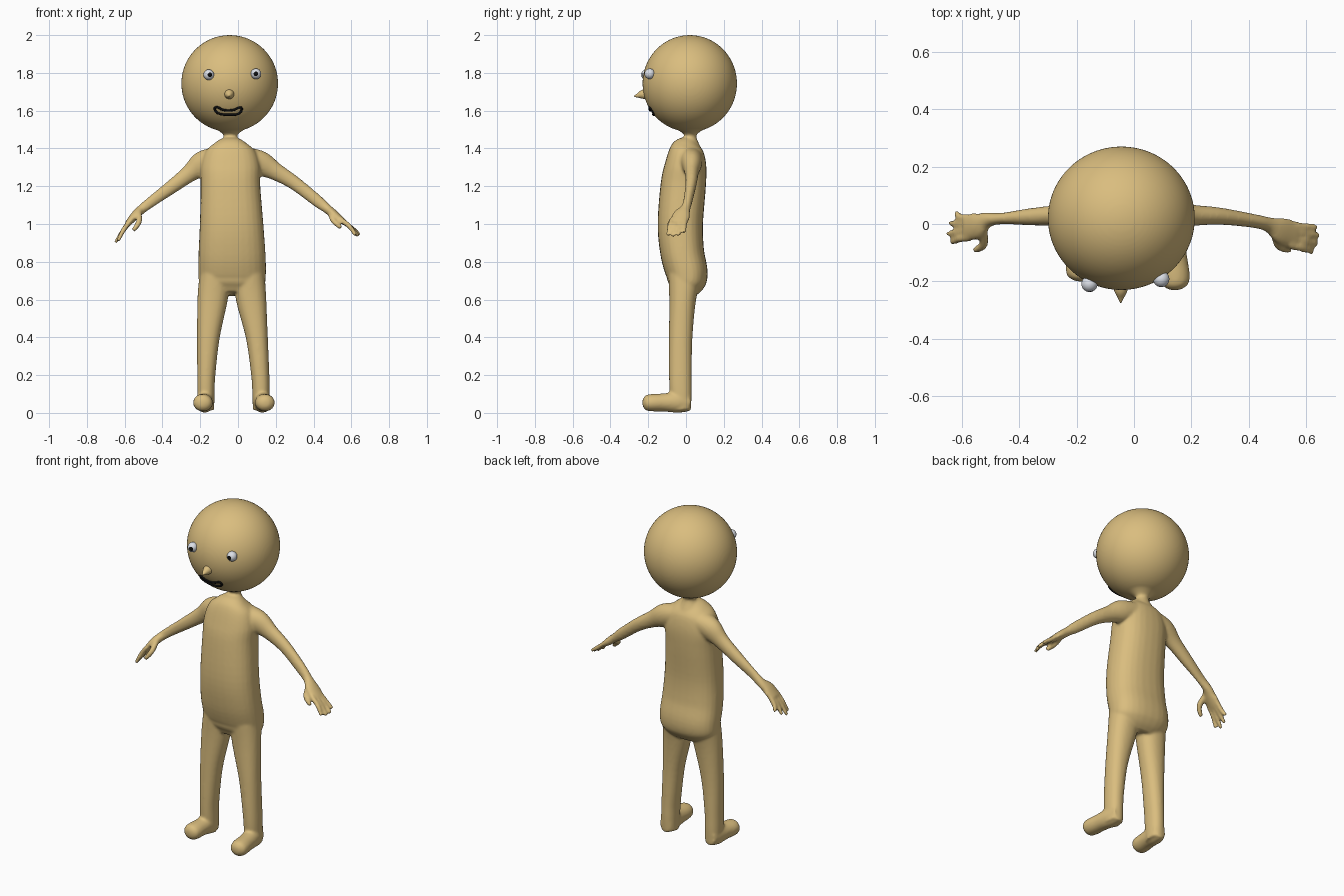
import bpy, bmesh, math
from mathutils import Vector, Matrix

if "Cube" in bpy.data.objects:
    bpy.data.objects.remove(bpy.data.objects["Cube"], do_unlink=True)


def material(name, rgb, rough=0.5):
    m = bpy.data.materials.new(name)
    m.use_nodes = True
    m.diffuse_color = (*rgb, 1)
    bsdf = m.node_tree.nodes["Principled BSDF"]
    bsdf.inputs["Base Color"].default_value = (*rgb, 1)
    bsdf.inputs["Roughness"].default_value = rough
    return m


SKIN = material("tan skin", (0.70, 0.51, 0.21))
WHITE = material("eye white", (0.74, 0.77, 0.83))
BLACK = material("black", (0.004, 0.004, 0.004))

HEAD = Vector((-0.044, 0.02, 1.744))
HEAD_SIZE = Vector((0.256, 0.25, 0.256))


def make_object(name, bm, *mats):
    bmesh.ops.recalc_face_normals(bm, faces=bm.faces)
    me = bpy.data.meshes.new(name)
    bm.to_mesh(me)
    bm.free()
    for m in mats:
        me.materials.append(m)
    me.shade_smooth()
    ob = bpy.data.objects.new(name, me)
    bpy.context.collection.objects.link(ob)
    return ob


def smooth_stations(stations, steps=5):
    """Catmull-Rom interpolation of (x, y, z, r_ref, r_other) rows."""
    p = [Vector(s) for s in stations]
    p = [p[0] * 2 - p[1]] + p + [p[-1] * 2 - p[-2]]
    out = []
    for a, b, c, d in zip(p, p[1:], p[2:], p[3:]):
        for i in range(steps):
            t = i / steps
            out.append((b * 2 + (c - a) * t + (a * 2 - b * 5 + c * 4 - d) * t ** 2
                        + (b * 3 - a - c * 3 + d) * t ** 3) / 2)
    return out + [p[-2]]


def loft(bm, stations, ref=(0, 1, 0), power=2.0, sides=28):
    """Closed tube along the stations; ref is the axis of the first radius."""
    rows = smooth_stations(stations)
    pos = [Vector(r[:3]) for r in rows]
    ref = Vector(ref)
    rings = []
    for i, row in enumerate(rows):
        tangent = (pos[min(i + 1, len(pos) - 1)] - pos[max(i - 1, 0)]).normalized()
        u = (ref - tangent * ref.dot(tangent)).normalized()
        v = tangent.cross(u)
        ring = []
        for k in range(sides):
            a = math.tau * k / sides
            c, s = math.cos(a), math.sin(a)
            c = math.copysign(abs(c) ** (2 / power), c)
            s = math.copysign(abs(s) ** (2 / power), s)
            ring.append(bm.verts.new(pos[i] + u * c * row[3] + v * s * row[4]))
        rings.append(ring)
    for lo, hi in zip(rings, rings[1:]):
        for k in range(sides):
            n = (k + 1) % sides
            bm.faces.new((lo[k], lo[n], hi[n], hi[k]))
    bm.faces.new(rings[0][::-1])
    bm.faces.new(rings[-1])


def finger(bm, base, knuckle, tip, r=0.0135):
    loft(bm, [(*base, r, r), (*knuckle, r, r), (*tip, r * 0.75, r * 0.75)], sides=12)


body = bmesh.new()

# Head
bmesh.ops.create_uvsphere(body, u_segments=96, v_segments=48, radius=1,
                          matrix=Matrix.Translation(HEAD) @ Matrix.Diagonal((*HEAD_SIZE, 1)))
# Neck
loft(body, [(-0.04, 0.022, 1.4, 0.06, 0.07), (-0.04, 0.023, 1.455, 0.034, 0.038),
            (-0.04, 0.023, 1.48, 0.04, 0.045), (-0.04, 0.023, 1.53, 0.12, 0.12)])
# Torso
loft(body, [(-0.04, 0.02, 1.45, 0.03, 0.045), (-0.04, 0.01, 1.42, 0.073, 0.09),
            (-0.04, 0.003, 1.38, 0.094, 0.135), (-0.04, -0.003, 1.3, 0.112, 0.158),
            (-0.04, -0.015, 1.2, 0.12, 0.158), (-0.034, -0.03, 1.0, 0.12, 0.168),
            (-0.032, -0.02, 0.85, 0.116, 0.177), (-0.031, 0.004, 0.74, 0.111, 0.179),
            (-0.032, 0.0, 0.68, 0.098, 0.17), (-0.033, -0.01, 0.63, 0.06, 0.12)], power=2.4)
# Legs
loft(body, [(-0.118, -0.005, 0.74, 0.09, 0.085), (-0.135, -0.018, 0.6, 0.071, 0.08),
            (-0.157, -0.028, 0.4, 0.062, 0.06), (-0.168, -0.03, 0.2, 0.06, 0.048),
            (-0.17, -0.028, 0.1, 0.058, 0.046), (-0.17, -0.025, 0.015, 0.052, 0.044)], power=2.2)
loft(body, [(0.056, -0.005, 0.74, 0.09, 0.085), (0.07, -0.018, 0.6, 0.071, 0.08),
            (0.1, -0.028, 0.4, 0.062, 0.058), (0.118, -0.03, 0.2, 0.06, 0.048),
            (0.122, -0.028, 0.1, 0.058, 0.046), (0.122, -0.025, 0.015, 0.052, 0.044)], power=2.2)
# Feet, each from heel to toe
for heel_x, toe_x, toe_y in ((-0.17, -0.19, -0.2), (0.122, 0.148, -0.23)):
    heel, toe = Vector((heel_x, 0.02, 0.058)), Vector((toe_x, toe_y, 0.053))
    rows = [(0, 0.036, 0.048), (0.25, 0.046, 0.056), (0.55, 0.049, 0.048),
            (0.8, 0.052, 0.046), (0.93, 0.044, 0.04), (1, 0.018, 0.018)]
    loft(body, [(*heel.lerp(toe, t), a, b) for t, a, b in rows], ref=(1, 0, 0))

# Arms, from shoulder into palm
loft(body, [(0.03, 0.02, 1.35, 0.07, 0.06), (0.12, 0.03, 1.32, 0.055, 0.066),
            (0.2, 0.03, 1.277, 0.038, 0.047), (0.3, 0.027, 1.216, 0.03, 0.037),
            (0.42, 0.01, 1.122, 0.024, 0.032), (0.47, -0.003, 1.082, 0.027, 0.025),
            (0.51, -0.022, 1.05, 0.046, 0.023), (0.56, -0.038, 1.01, 0.048, 0.016)])
loft(body, [(-0.11, 0.02, 1.35, 0.07, 0.06), (-0.19, 0.03, 1.318, 0.055, 0.066),
            (-0.26, 0.03, 1.265, 0.038, 0.046), (-0.36, 0.025, 1.19, 0.03, 0.036),
            (-0.46, 0.019, 1.117, 0.02, 0.029), (-0.51, 0.014, 1.078, 0.027, 0.025),
            (-0.545, -0.005, 1.045, 0.045, 0.023), (-0.585, -0.012, 1.0, 0.048, 0.016)])

# Fingers and thumbs
for y, tip in ((-0.004, (0.637, -0.01, 0.955)), (-0.026, (0.645, -0.04, 0.94)),
               (-0.05, (0.638, -0.07, 0.935)), (-0.074, (0.622, -0.097, 0.94))):
    finger(body, (0.54, y, 1.027), (0.59, y * 1.1 - 0.004, 0.988), tip)
finger(body, (0.49, -0.025, 1.06), (0.505, -0.075, 1.018), (0.545, -0.092, 0.98), 0.016)
for y, tip in ((0.022, (-0.62, 0.04, 0.94)), (0.0, (-0.642, 0.004, 0.915)),
               (-0.024, (-0.65, -0.034, 0.9)), (-0.047, (-0.635, -0.064, 0.91))):
    finger(body, (-0.57, y, 1.017), (-0.605, y * 1.1, 0.97), tip)
finger(body, (-0.525, -0.02, 1.06), (-0.525, -0.072, 1.01), (-0.555, -0.092, 0.965), 0.016)

figure = make_object("body", body, SKIN)
remesh = figure.modifiers.new("blend", "REMESH")
remesh.mode = "VOXEL"
remesh.voxel_size = 0.0075
remesh.use_smooth_shade = True
soften = figure.modifiers.new("soften", "SMOOTH")
soften.factor = 0.5
soften.iterations = 7


def face_point(x, z, lift=0.0):
    """Point on the front of the head."""
    dx, dz = (x - HEAD.x) / HEAD_SIZE.x, (z - HEAD.z) / HEAD_SIZE.z
    return Vector((x, HEAD.y - HEAD_SIZE.y * math.sqrt(1 - dx * dx - dz * dz) - lift, z))


# Eyes, with pupils on the forward pole
for name, x, z, turn in (("right_eye", -0.155, 1.79, 0.25), ("left_eye", 0.095, 1.795, 0.0)):
    bm = bmesh.new()
    bmesh.ops.create_uvsphere(bm, u_segments=32, v_segments=28, radius=0.028)
    for f in bm.faces:
        f.material_index = int(f.calc_center_median().z > 0.0245)
    aim = Matrix.Rotation(turn, 4, "Z") @ Matrix.Rotation(math.pi / 2, 4, "X")
    bm.transform(Matrix.Translation(face_point(x, z, 0.008)) @ aim)
    make_object(name, bm, WHITE, BLACK)

# Nose
nose = bmesh.new()
loft(nose, [(-0.046, -0.215, 1.688, 0.027, 0.027), (-0.046, -0.235, 1.685, 0.022, 0.022),
            (-0.046, -0.255, 1.68, 0.012, 0.012), (-0.046, -0.275, 1.676, 0.002, 0.002)],
     ref=(1, 0, 0))
make_object("nose", nose, SKIN)

# Mouth outline
outline = [(-0.122, 1.615), (-0.105, 1.617), (-0.085, 1.606), (-0.02, 1.605), (0.0, 1.614),
           (0.016, 1.616), (0.016, 1.597), (0.0, 1.583), (-0.05, 1.579), (-0.09, 1.582),
           (-0.115, 1.594)]
curve = bpy.data.curves.new("mouth", "CURVE")
curve.dimensions = "3D"
curve.bevel_depth = 0.0065
curve.bevel_resolution = 2
curve.resolution_u = 4
spline = curve.splines.new("BEZIER")
spline.bezier_points.add(len(outline) - 1)
spline.use_cyclic_u = True
for point, (x, z) in zip(spline.bezier_points, outline):
    point.co = face_point(x, z, 0.002)
    point.handle_left_type = point.handle_right_type = "AUTO"
curve.materials.append(BLACK)
bpy.context.collection.objects.link(bpy.data.objects.new("mouth", curve))
